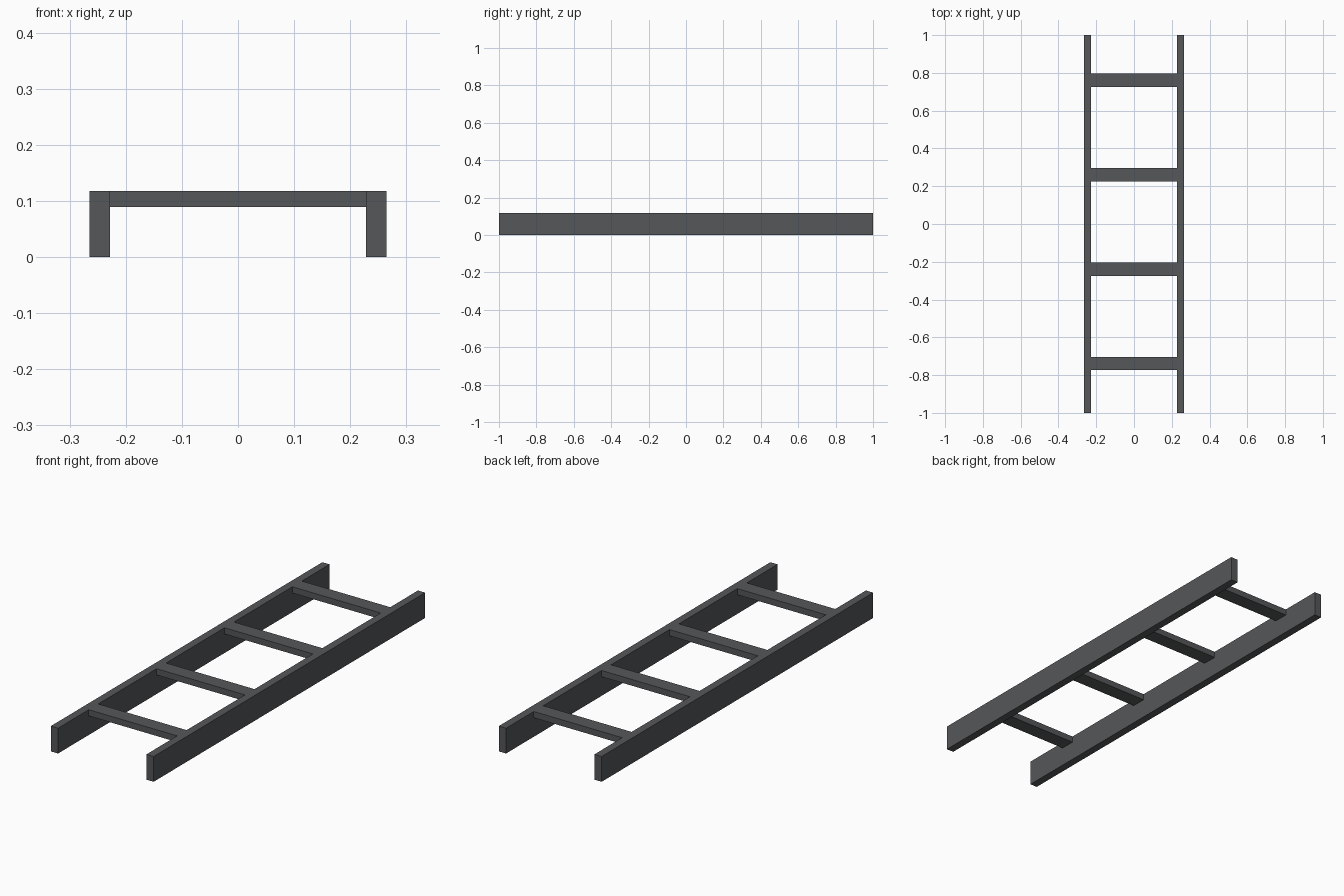
import bpy

if "Cube" in bpy.data.objects:
    bpy.data.objects.remove(bpy.data.objects["Cube"])

HALF_WIDTH, RAIL_THICK = 0.265, 0.037
HEIGHT, RUNG_THICK, RUNG_DEPTH = 0.118, 0.029, 0.07

dark = bpy.data.materials.new("dark_grey")
dark.diffuse_color = (0.09, 0.095, 0.1, 1)
dark.use_nodes = True
dark.node_tree.nodes["Principled BSDF"].inputs["Base Color"].default_value = dark.diffuse_color


def box(name, size, center):
    bpy.ops.mesh.primitive_cube_add(size=1, location=center)
    ob = bpy.context.object
    ob.name = name
    ob.scale = size
    bpy.ops.object.transform_apply(location=False, rotation=False, scale=True)
    ob.data.materials.append(dark)
    return ob


# Side rails
for side, name in ((-1, "left_rail"), (1, "right_rail")):
    box(name, (RAIL_THICK, 2, HEIGHT),
        (side * (HALF_WIDTH - RAIL_THICK / 2), 0, HEIGHT / 2))

# Flat rungs, flush with the top of the rails
inner_width = 2 * (HALF_WIDTH - RAIL_THICK)
for i in range(4):
    box(f"rung_{i + 1}", (inner_width, RUNG_DEPTH, RUNG_THICK),
        (0, -0.739 + 0.5 * i, HEIGHT - RUNG_THICK / 2))
